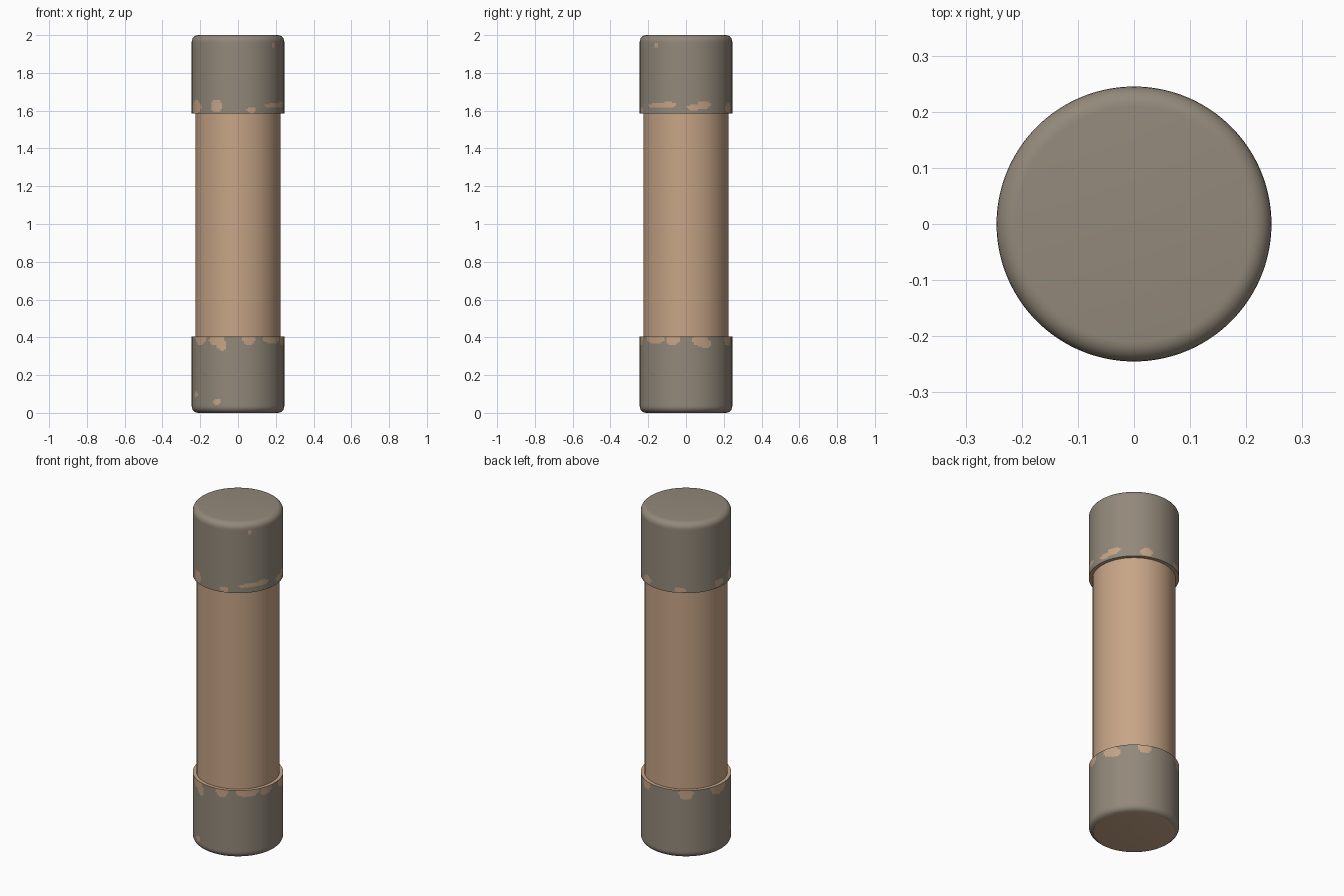
import bpy, bmesh, math

if "Cube" in bpy.data.objects:
    bpy.data.objects.remove(bpy.data.objects["Cube"], do_unlink=True)

BODY_R, CAP_R, BEVEL = 0.225, 0.245, 0.035


def make_material(name, rgb):
    mat = bpy.data.materials.new(name)
    mat.use_nodes = True
    mat.diffuse_color = (*rgb, 1)
    mat.node_tree.nodes["Principled BSDF"].inputs["Base Color"].default_value = (*rgb, 1)
    return mat


grey = make_material("dull_metal_grey", (0.29, 0.25, 0.195))
tan = make_material("ceramic_tan", (0.57, 0.375, 0.242))


def lathe(name, profile, sides, materials, rule=None):
    """Spin (radius, z) points round the z axis and close both ends."""
    bm = bmesh.new()
    rings = []
    for r, z in profile:
        angles = [math.tau * i / sides for i in range(sides)]
        rings.append([bm.verts.new((r * math.cos(a), r * math.sin(a), z)) for a in angles])
    for low, high in zip(rings, rings[1:]):
        for i in range(sides):
            j = (i + 1) % sides
            bm.faces.new((low[i], low[j], high[j], high[i]))
    bm.faces.new(rings[0])
    bm.faces.new(rings[-1])
    bmesh.ops.recalc_face_normals(bm, faces=bm.faces)
    if rule:
        for face in bm.faces:
            face.material_index = rule(face)
    mesh = bpy.data.meshes.new(name)
    bm.to_mesh(mesh)
    bm.free()
    for mat in materials:
        mesh.materials.append(mat)
    obj = bpy.data.objects.new(name, mesh)
    bpy.context.collection.objects.link(obj)
    bpy.ops.object.select_all(action="DESELECT")
    obj.select_set(True)
    bpy.context.view_layer.objects.active = obj
    bpy.ops.object.shade_smooth_by_angle(angle=math.radians(35))


def cap(name, rim, end, chips, tan_end):
    """Metal cap from its open rim to its rounded end, with worn chips."""
    way = 1 if end > rim else -1
    straight = abs(end - rim) - BEVEL
    rows = 48
    profile = [(BODY_R - 0.005, rim)]
    profile += [(CAP_R, rim + way * straight * i / rows) for i in range(rows + 1)]
    for i in range(1, 7):
        a = math.pi / 2 * i / 6
        profile.append((CAP_R - BEVEL * (1 - math.cos(a)),
                        rim + way * (straight + BEVEL * math.sin(a))))

    def rule(face):
        c = face.calc_center_median()
        # bare ring at the rim, and the flat end
        if abs(c.z - rim) < 0.001:
            return 1
        if abs(c.z - end) < 0.001:
            return int(tan_end)
        # oval chips: angle, half angle, distance from rim, half height
        angle = math.degrees(math.atan2(c.y, c.x))
        for mid, half, dist, tall in chips:
            turn = (angle - mid + 180) % 360 - 180
            if (turn / half) ** 2 + ((abs(c.z - rim) - dist) / tall) ** 2 < 1:
                return 1
        return 0

    lathe(name, profile, 144, [grey, tan], rule)


# Ceramic tube
lathe("ceramic_tube", [(BODY_R, 0.1), (BODY_R, 1.9)], 48, [tan])

# Metal end caps
top_chips = [(-156, 13, 0.035, 0.035), (-118, 8, 0.04, 0.035), (-73, 6, 0.018, 0.016),
             (-35, 20, 0.042, 0.012), (-22, 9, 0.046, 0.016), (10, 9, 0.032, 0.016),
             (23, 9, 0.045, 0.022), (66, 8, 0.03, 0.025), (117, 8, 0.018, 0.016),
             (172, 8, 0.03, 0.02), (-40, 3, 0.36, 0.012)]
bottom_chips = [(-145, 12, 0, 0.045), (-118, 11, 0.02, 0.03), (-111, 7, 0.045, 0.03),
                (-76, 8, 0.01, 0.038), (-42, 15, 0.01, 0.03), (-17, 9, 0.015, 0.032),
                (18, 10, 0.02, 0.032), (25, 8, 0.04, 0.025), (64, 9, 0.01, 0.04),
                (125, 9, 0.015, 0.04), (172, 14, 0.01, 0.042), (-117, 5, 0.345, 0.016),
                (-155, 5, 0.31, 0.014)]
cap("top_cap", 1.585, 2.0, top_chips, False)
cap("bottom_cap", 0.405, 0.0, bottom_chips, True)
